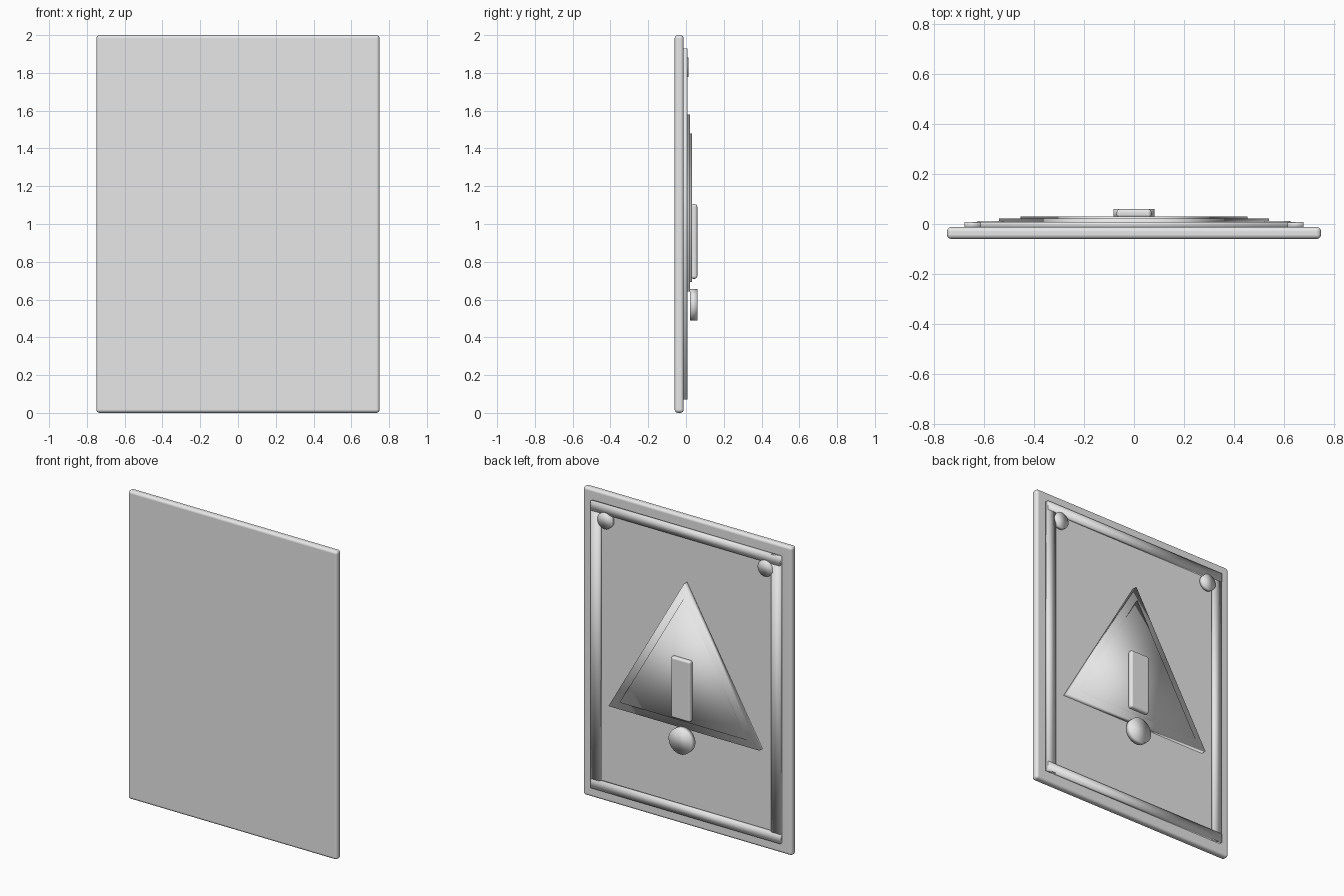
import bpy
import bmesh
import math

cube = bpy.data.objects.get("Cube")
if cube:
    bpy.data.objects.remove(cube, do_unlink=True)

grey = bpy.data.materials.new("light_grey")
grey.use_nodes = True
GREY = (0.8, 0.8, 0.8, 1.0)
grey.diffuse_color = GREY
grey.node_tree.nodes["Principled BSDF"].inputs["Base Color"].default_value = GREY


def finish(name, bm):
    """Turn a bmesh into a smooth-shaded object."""
    bmesh.ops.recalc_face_normals(bm, faces=bm.faces)
    for face in bm.faces:
        face.smooth = True
    mesh = bpy.data.meshes.new(name)
    bm.to_mesh(mesh)
    bm.free()
    mesh.materials.append(grey)
    obj = bpy.data.objects.new(name, mesh)
    bpy.context.collection.objects.link(obj)
    return obj


def box(name, xs, ys, zs, bevel=0.0):
    """Box between the given x, y and z limits, with optional rounded edges."""
    bm = bmesh.new()
    bmesh.ops.create_cube(bm, size=1)
    for v in bm.verts:
        for axis, (low, high) in enumerate((xs, ys, zs)):
            v.co[axis] = low if v.co[axis] < 0 else high
    obj = finish(name, bm)
    if bevel:
        mod = obj.modifiers.new("rounded_edges", "BEVEL")
        mod.width = bevel
        mod.segments = 4
        mod.harden_normals = True
    return obj


def prism(name, sides, radius, x, z, ys):
    """Regular prism along y with one corner pointing up."""
    bm = bmesh.new()
    angles = [math.pi / 2 + math.tau * i / sides for i in range(sides)]
    ring = [bm.verts.new((x + radius * math.cos(a), ys[0], z + radius * math.sin(a)))
            for a in angles]
    base = bm.faces.new(ring)
    result = bmesh.ops.extrude_face_region(bm, geom=[base], use_keep_orig=True)
    for item in result["geom"]:
        if isinstance(item, bmesh.types.BMVert):
            item.co.y = ys[1]
    return finish(name, bm)


# Backing plate
box("plate", (-0.75, 0.75), (-0.06, -0.012), (0, 2), bevel=0.018)

# Raised border
for side, (low, high) in {"right": (-0.68, -0.615), "left": (0.615, 0.68)}.items():
    box("border_" + side, (low, high), (-0.015, 0.007), (0.07, 1.93))
for side, (low, high) in {"bottom": (0.07, 0.13), "top": (1.87, 1.93)}.items():
    box("border_" + side, (-0.68, 0.68), (-0.015, 0.008), (low, high))

# Stud in each upper corner
for side, x in (("right", -0.575), ("left", 0.575)):
    prism("stud_" + side, 32, 0.052, x, 1.83, (-0.015, 0.013))

# Stepped warning triangle
prism("triangle_outer", 3, 0.624, 0, 0.955, (-0.015, 0.022))
prism("triangle_inner", 3, 0.525, 0, 0.955, (-0.01, 0.031))

# Exclamation mark
box("mark_bar", (-0.07, 0.07), (0.025, 0.06), (0.71, 1.105), bevel=0.014)
prism("mark_dot", 32, 0.083, 0, 0.572, (0.022, 0.06))
